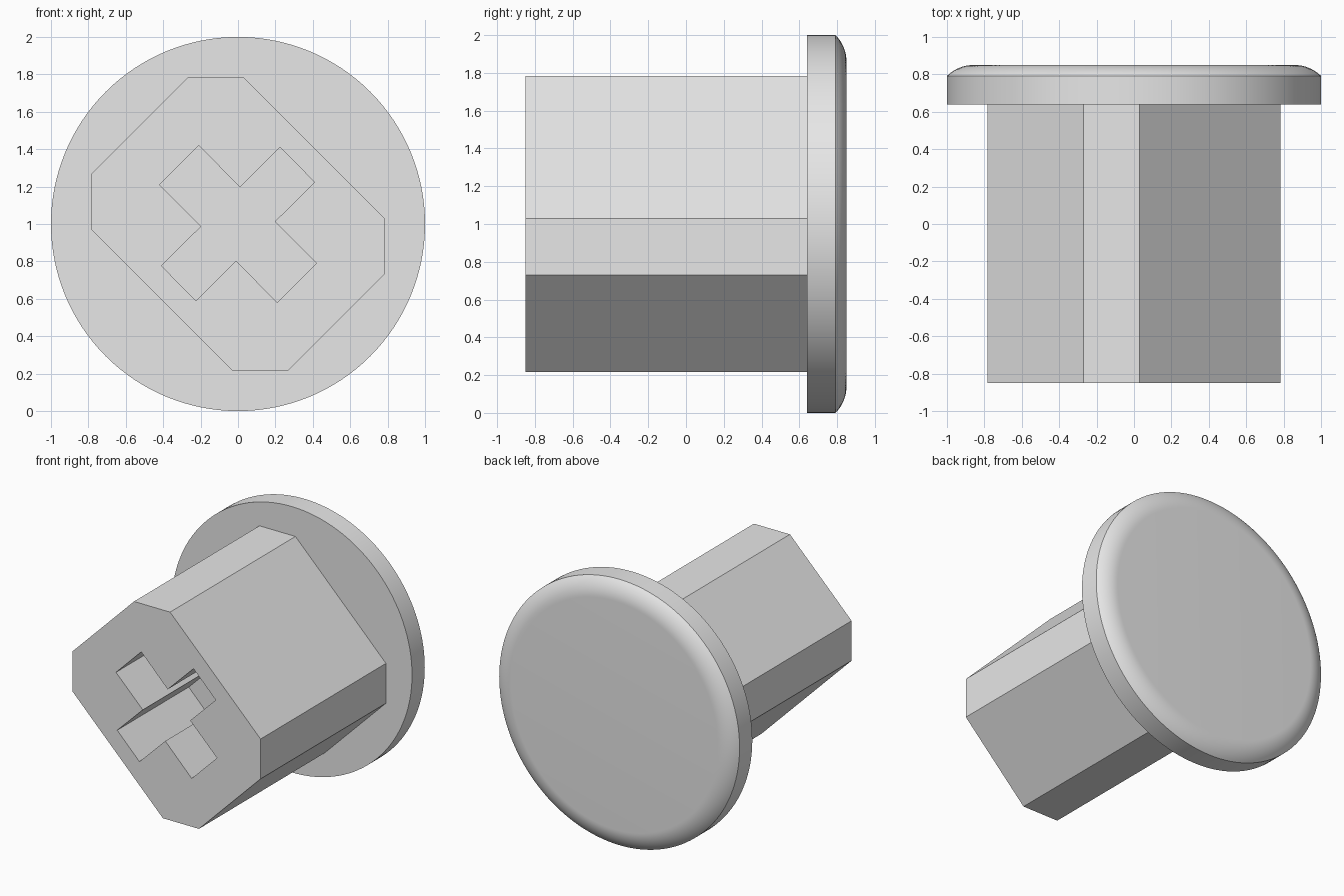
import bpy, bmesh, math
from mathutils import Matrix, Vector

default = bpy.data.objects.get("Cube")
if default:
    bpy.data.objects.remove(default, do_unlink=True)

FRONT, FLANGE, BACK = -0.85, 0.64, 0.85
POCKET_FLOOR = 0.0
CENTRE_Z = 1.0

grey = bpy.data.materials.new("light_grey")
grey.use_nodes = True
grey.diffuse_color = (0.8, 0.8, 0.8, 1)
grey.node_tree.nodes["Principled BSDF"].inputs["Base Color"].default_value = (0.8, 0.8, 0.8, 1)


def make_object(name, bm):
    bmesh.ops.recalc_face_normals(bm, faces=bm.faces)
    mesh = bpy.data.meshes.new(name)
    bm.to_mesh(mesh)
    bm.free()
    mesh.materials.append(grey)
    obj = bpy.data.objects.new(name, mesh)
    bpy.context.collection.objects.link(obj)
    return obj


def prism(name, half_outline, y0, y1):
    """Extrude an outline along y; its second half is the first turned by 180 degrees."""
    outline = half_outline + [(-x, -z) for x, z in half_outline]
    bm = bmesh.new()
    face = bm.faces.new([bm.verts.new((x, y0, CENTRE_Z + z)) for x, z in outline])
    ext = bmesh.ops.extrude_face_region(bm, geom=[face], use_keep_orig=True)
    moved = [g for g in ext["geom"] if isinstance(g, bmesh.types.BMVert)]
    bmesh.ops.translate(bm, verts=moved, vec=(0, y1 - y0, 0))
    return make_object(name, bm)


# Stem: diagonal block with cut corners, slightly sunk into the flange
stem = prism("stem", [(-0.27, 0.783), (0.03, 0.783), (0.783, 0.03), (0.783, -0.27)],
             FRONT, FLANGE + 0.05)

# Cross-shaped pocket in the front of the stem
cutter = prism("pocket_cutter",
               [(-0.21, 0.42), (0.01, 0.197), (0.225, 0.41),
                (0.41, 0.223), (0.197, 0.013), (0.42, -0.21)],
               FRONT - 0.1, POCKET_FLOOR)
cutter.hide_render = True
cut = stem.modifiers.new("pocket", 'BOOLEAN')
cut.operation = 'DIFFERENCE'
cut.solver = 'EXACT'
cut.object = cutter
bpy.context.view_layer.objects.active = stem
bpy.ops.object.modifier_apply(modifier=cut.name)
bpy.data.objects.remove(cutter, do_unlink=True)

# Flange: turned disc with an eighth-circle rounding towards its flat back
ROUND = 0.2
STEPS = 10
profile = [(0, FLANGE), (1, FLANGE)]
inner = 1 - ROUND * math.sin(math.pi / 4)
for i in range(STEPS + 1):
    a = math.pi / 4 * (1 - i / STEPS)
    profile.append((inner + ROUND * math.sin(a), BACK - ROUND * (1 - math.cos(a))))
profile.append((0, BACK))

bm = bmesh.new()
verts = [bm.verts.new((r, y, 0)) for r, y in profile]
edges = [bm.edges.new(pair) for pair in zip(verts, verts[1:])]
bmesh.ops.spin(bm, geom=verts + edges, cent=(0, 0, 0), axis=(0, 1, 0),
               angle=math.tau, steps=128, use_merge=True)
bmesh.ops.remove_doubles(bm, verts=bm.verts, dist=0.0001)
bmesh.ops.translate(bm, verts=bm.verts, vec=(0, 0, CENTRE_Z))
flange = make_object("flange", bm)

bpy.ops.object.select_all(action='DESELECT')
flange.select_set(True)
bpy.context.view_layer.objects.active = flange
bpy.ops.object.shade_smooth_by_angle(angle=math.radians(30))
